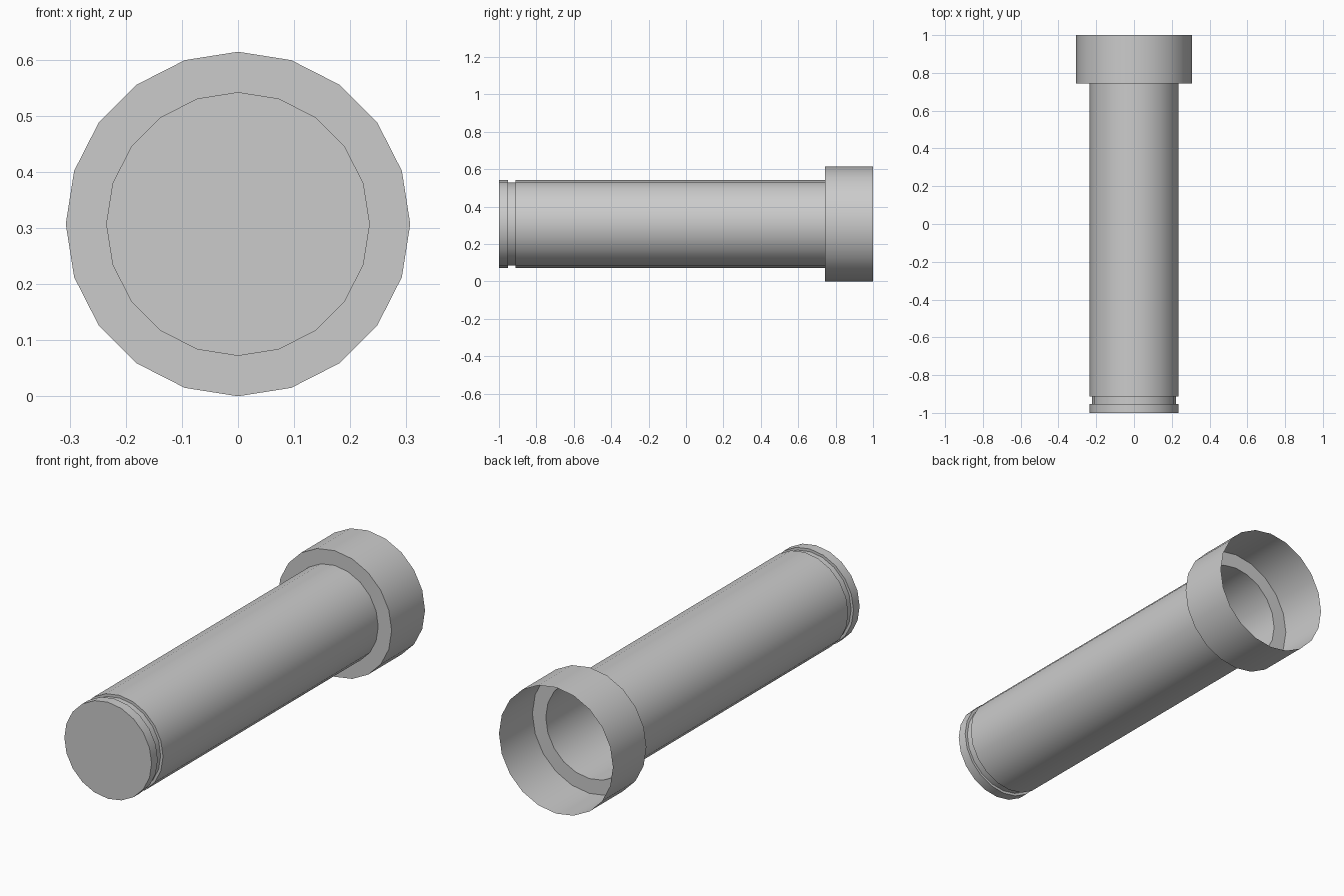
import bpy, bmesh, math

if "Cube" in bpy.data.objects:
    bpy.data.objects.remove(bpy.data.objects["Cube"])

SIDES = 20
HEAD_R, BODY_R, GROOVE_R = 0.307, 0.235, 0.222

# Profile of (radius, y), from the closed front end to the open back end
PROFILE = [
    (BODY_R, -1.0), (BODY_R, -0.953),
    (GROOVE_R, -0.953), (GROOVE_R, -0.912),
    (BODY_R, -0.912), (BODY_R, 0.743),
    (HEAD_R, 0.743), (HEAD_R, 1.0),
]


def ring(bm, radius, y):
    angles = [2 * math.pi * i / SIDES for i in range(SIDES)]
    return [bm.verts.new((radius * math.sin(a), y, HEAD_R + radius * math.cos(a)))
            for a in angles]


# Single-walled tube: end cap, groove, long body, wide open head
bm = bmesh.new()
rings = [ring(bm, r, y) for r, y in PROFILE]
for a, b in zip(rings, rings[1:]):
    for i in range(SIDES):
        j = (i + 1) % SIDES
        bm.faces.new((a[i], b[i], b[j], a[j]))
bm.faces.new(rings[0])
bmesh.ops.recalc_face_normals(bm, faces=bm.faces[:])
# Keep normals facing outward: the cap must face the front (-y)
bm.faces.ensure_lookup_table()
bm.normal_update()
if bm.faces[-1].normal.y > 0:
    bmesh.ops.reverse_faces(bm, faces=bm.faces[:])

mesh = bpy.data.meshes.new("flanged_tube")
bm.to_mesh(mesh)
bm.free()
tube = bpy.data.objects.new("flanged_tube", mesh)
bpy.context.collection.objects.link(tube)

# Smooth walls, sharp steps
bpy.context.view_layer.objects.active = tube
tube.select_set(True)
bpy.ops.object.shade_smooth_by_angle(angle=math.radians(30))
